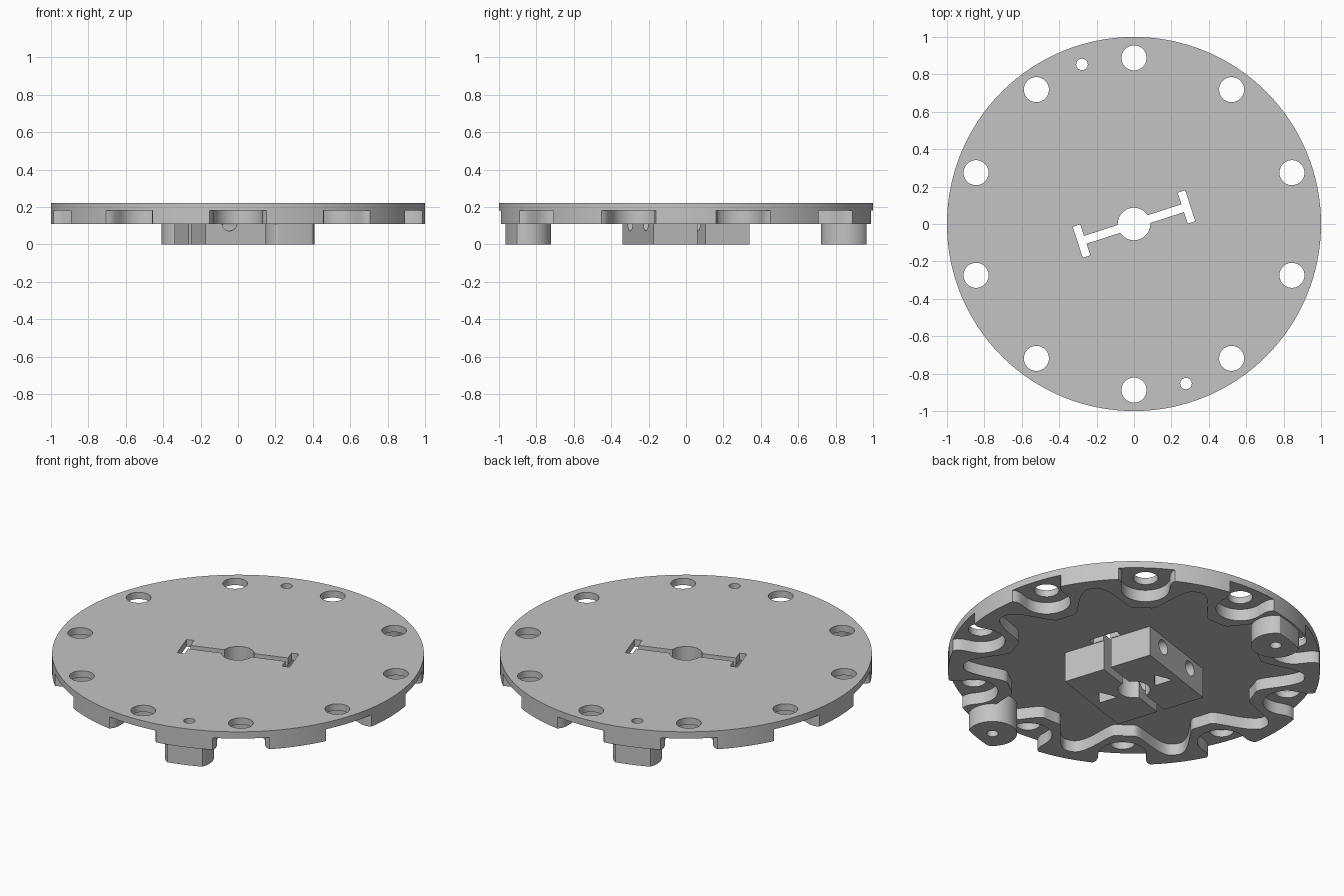
import bpy, bmesh
from math import sin, cos, radians, pi, hypot

TOP, UNDER, BAND = 0.22, 0.178, 0.11   # plate top, plate underside, band underside
TURN = radians(18)                     # rotation of the centre block and slot
HOLE_R = 0.888

if "Cube" in bpy.data.objects:
    bpy.data.objects.remove(bpy.data.objects["Cube"], do_unlink=True)

grey = bpy.data.materials.new("light_grey")
grey.use_nodes = True
grey.diffuse_color = (0.55, 0.55, 0.55, 1)
grey.node_tree.nodes["Principled BSDF"].inputs["Base Color"].default_value = grey.diffuse_color


def circle(r, cx=0, cy=0, n=40):
    return [(cx + r * cos(2 * pi * i / n), cy + r * sin(2 * pi * i / n)) for i in range(n)]


def rotate(points, angle):
    c, s = cos(angle), sin(angle)
    return [(x * c - y * s, x * s + y * c) for x, y in points]


def rect(u, v, hu, hv):
    return rotate([(u - hu, v - hv), (u + hu, v - hv), (u + hu, v + hv), (u - hu, v + hv)], TURN)


def prisms(name, outlines, z0, z1):
    """One object made of upright prisms."""
    bm = bmesh.new()
    for outline in outlines:
        base = bm.faces.new([bm.verts.new((x, y, z0)) for x, y in outline])
        new = bmesh.ops.extrude_face_region(bm, geom=[base])["geom"]
        bmesh.ops.translate(bm, verts=[g for g in new if isinstance(g, bmesh.types.BMVert)],
                            vec=(0, 0, z1 - z0))
    bmesh.ops.recalc_face_normals(bm, faces=bm.faces)
    mesh = bpy.data.meshes.new(name)
    bm.to_mesh(mesh)
    bm.free()
    mesh.materials.append(grey)
    obj = bpy.data.objects.new(name, mesh)
    bpy.context.collection.objects.link(obj)
    return obj


def carve(obj, cutters):
    """Cut every cutter out of the part, then shade it."""
    bpy.ops.object.select_all(action='DESELECT')
    bpy.context.view_layer.objects.active = obj
    obj.select_set(True)
    for cutter in cutters:
        mod = obj.modifiers.new("cut", 'BOOLEAN')
        mod.operation, mod.solver, mod.object = 'DIFFERENCE', 'EXACT', cutter
        bpy.ops.object.modifier_apply(modifier=mod.name)
    bpy.ops.object.shade_smooth_by_angle(angle=radians(30))


# Wavy inner edge of the band: bulges inward round each hole
def band_radius(deg):
    offset = abs((deg - 18 + 18) % 36 - 18)
    t = min(max((offset - 4) / 13, 0), 1)
    return 0.69 + 0.23 * t * t * (3 - 2 * t)


wave = [(band_radius(d) * cos(radians(d)), band_radius(d) * sin(radians(d))) for d in range(360)]

# Pocket outline: round inside, flaring open at the rim
pocket = [(HOLE_R + 0.13 * cos(radians(a)), 0.13 * sin(radians(a))) for a in range(90, 271, 9)]
flare = [(0.94, 0.13), (0.97, 0.138), (0.99, 0.155), (1.03, 0.17)]
pocket += [(x, -y) for x, y in flare] + flare[::-1]

angles = [radians(18 + 36 * i) for i in range(10)]
leg_spots = [(0.278, -0.853), (-0.278, 0.853)]

# Helper cutters
hollow = prisms("hollow_cutter", [wave], -0.1, UNDER)
pockets = prisms("pocket_cutter", [rotate(pocket, a) for a in angles], -0.1, UNDER + 0.002)
holes = prisms("hole_cutter", [circle(0.067, HOLE_R * cos(a), HOLE_R * sin(a)) for a in angles],
               -0.1, 0.4)
pins = prisms("pin_cutter", [circle(0.031, x, y, 24) for x, y in leg_spots], -0.1, 0.4)
bore = prisms("bore_cutter", [circle(0.087)], -0.1, 0.4)
arm = prisms("arm_cutter", [rect(0, 0, 0.285, 0.022)], -0.1, 0.4)
bars = prisms("bar_cutter", [rect(s * 0.295, 0, 0.021, 0.087) for s in (-1, 1)], 0.1, 0.4)
nests = prisms("nest_cutter", [rotate(circle(0.065, 0.01, s * 0.175, 3), TURN) for s in (-1, 1)],
               -0.1, 0.12)
cross = prisms("cross_hole_cutter", [circle(0.043, s * 0.135, -0.115, 28) for s in (-1, 1)], -0.5, 0.5)
cross.rotation_euler = (-pi / 2, 0, TURN)
cross.location.z = 0
bpy.context.view_layer.update()

# Plate with its rim band
plate = prisms("round_plate", [circle(1, n=128)], BAND, TOP)
carve(plate, [hollow, pockets, holes, pins, bore, arm, bars])

# Centre block under the plate
block = prisms("centre_block", [rect(0, 0, 0.27, 0.27)], 0, UNDER)
carve(block, [bore, arm, nests, cross])

# Two legs, trimmed to the rim
for side, (cx, cy) in zip(("front", "back"), leg_spots):
    outline = []
    for x, y in circle(0.132, cx, cy, 64):
        k = min(1, 0.99 / hypot(x, y))
        outline.append((x * k, y * k))
    carve(prisms(side + "_leg", [outline], 0, UNDER), [pins])

for cutter in (hollow, pockets, holes, pins, bore, arm, bars, nests, cross):
    bpy.data.objects.remove(cutter, do_unlink=True)
